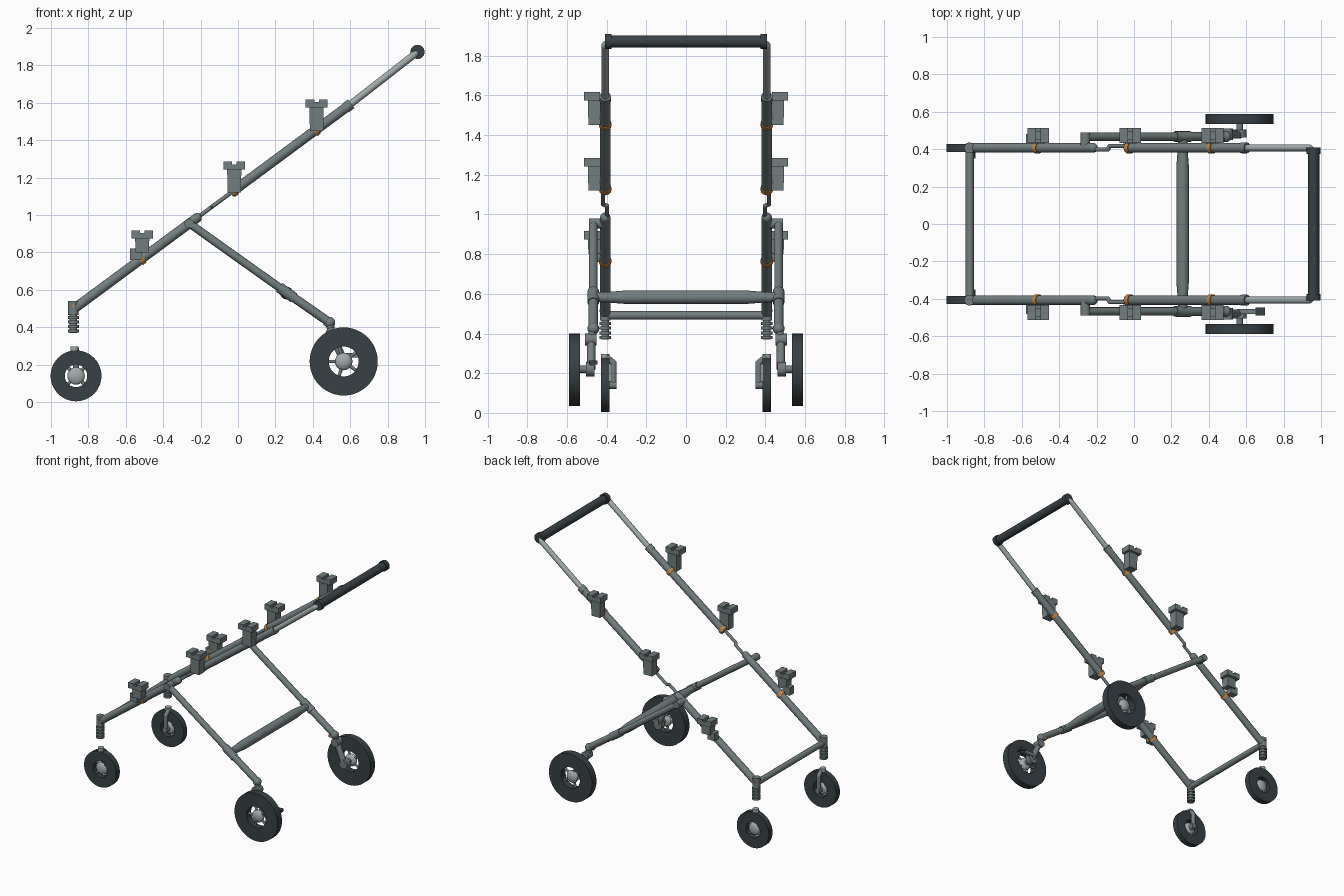
import bpy, bmesh, math
from mathutils import Vector

cube = bpy.data.objects.get("Cube")
if cube:
    bpy.data.objects.remove(cube, do_unlink=True)


def material(name, rgb):
    m = bpy.data.materials.new(name)
    m.use_nodes = True
    m.diffuse_color = (*rgb, 1)
    m.node_tree.nodes["Principled BSDF"].inputs["Base Color"].default_value = (*rgb, 1)
    return m


FRAME = material("grey green metal", (0.17, 0.21, 0.21))
DARK = material("dark rubber", (0.04, 0.053, 0.06))
LIGHT = material("pale metal", (0.36, 0.41, 0.41))
ORANGE = material("orange", (0.6, 0.24, 0.05))


def finish(name, bm, mat, smooth=True):
    bmesh.ops.recalc_face_normals(bm, faces=bm.faces)
    me = bpy.data.meshes.new(name)
    bm.to_mesh(me)
    bm.free()
    me.materials.append(mat)
    ob = bpy.data.objects.new(name, me)
    bpy.context.collection.objects.link(ob)
    if smooth:
        bpy.ops.object.select_all(action="DESELECT")
        ob.select_set(True)
        bpy.context.view_layer.objects.active = ob
        bpy.ops.object.shade_smooth_by_angle(angle=math.radians(40))
    return ob


def lathe(name, a, b, profile, mat, closed=False, segments=28):
    """Spin (distance along a-b, radius) pairs around the line from a to b."""
    a, b = Vector(a), Vector(b)
    axis = (b - a).normalized()
    side = axis.orthogonal().normalized()
    other = axis.cross(side)
    bm = bmesh.new()
    rings = []
    for d, r in profile:
        rings.append([bm.verts.new(a + axis * d + r * (side * math.cos(t) + other * math.sin(t)))
                      for t in (math.tau * i / segments for i in range(segments))])
    pairs = list(zip(rings, rings[1:]))
    if closed:
        pairs.append((rings[-1], rings[0]))
    else:
        bm.faces.new(rings[0])
        bm.faces.new(rings[-1])
    for p, q in pairs:
        for i in range(segments):
            j = (i + 1) % segments
            bm.faces.new((p[i], p[j], q[j], q[i]))
    return finish(name, bm, mat)


def tube(name, a, b, r, mat=FRAME):
    length = (Vector(b) - Vector(a)).length
    return lathe(name, a, b, [(0, r), (length, r)], mat, segments=20)


def ball(name, at, r, mat=FRAME, flat=1.0):
    bm = bmesh.new()
    bmesh.ops.create_uvsphere(bm, u_segments=20, v_segments=12, radius=r)
    for v in bm.verts:
        v.co.y *= flat
        v.co += Vector(at)
    return finish(name, bm, mat)


def box(name, at, size, mat=FRAME, taper=1.0):
    bm = bmesh.new()
    bmesh.ops.create_cube(bm, size=1)
    for v in bm.verts:
        k = taper if v.co.z < 0 else 1
        v.co = Vector(at) + Vector((v.co.x * size[0] * k, v.co.y * size[1] * k, v.co.z * size[2]))
    return finish(name, bm, mat, False)


def bent_tube(name, points, r, mat=FRAME):
    for i, (a, b) in enumerate(zip(points, points[1:])):
        tube(f"{name}_{i + 1}", a, b, r, mat)
        if i:
            ball(f"{name}_bend_{i}", a, r, mat)


def wheel(name, x, y, z, radius, hole, width, spokes):
    h = width / 2
    c = Vector((x, y, z))
    lathe(name + "_tyre", c - Vector((0, h, 0)), c + Vector((0, h, 0)),
          [(0, hole), (0, radius), (width, radius), (width, hole)], DARK, True, 48)
    for k in range(spokes):
        t = math.tau * (k + 0.5) / spokes
        out = Vector((math.cos(t), 0, math.sin(t))) * (hole + 0.01)
        tube(f"{name}_spoke_{k + 1}", c, c + out, 0.009)
    ball(name + "_hub", c, 0.047, LIGHT, h / 0.047)


RAIL_Y = 0.407
LOW, TOP = Vector((-0.875, 0, 0.5)), Vector((0.596, 0, 1.588))


def on_rail(x, y):
    p = LOW.lerp(TOP, (x - LOW.x) / (TOP.x - LOW.x))
    return Vector((p.x, y, p.z))


for s, side in ((1, "left"), (-1, "right")):
    y = s * RAIL_Y
    # folding side rails and the hinge link between them
    tube(f"{side}_lower_rail", on_rail(-0.875, y), on_rail(-0.22, y), 0.026)
    ball(f"{side}_lower_rail_end", on_rail(-0.22, y), 0.026)
    tube(f"{side}_upper_rail", on_rail(-0.04, y), on_rail(0.596, y), 0.026)
    bent_tube(f"{side}_hinge_link", [on_rail(-0.22, s * 0.398), on_rail(-0.14, s * 0.398),
                                     on_rail(-0.13, s * 0.418), on_rail(-0.03, s * 0.418)], 0.011)
    tube(f"{side}_rail_collar", on_rail(0.575, y), on_rail(0.605, y), 0.029)

    # telescopic handle tube with grip collar
    bent_tube(f"{side}_handle_tube", [on_rail(0.59, y), (0.935, y, 1.852), (0.96, s * 0.385, 1.872)], 0.019, LIGHT)
    tube(f"{side}_grip_collar", (0.96, s * 0.375, 1.872), (0.96, s * 0.408, 1.872), 0.038, DARK)

    # accessory mounts with orange clamp rings
    for n, (x, zt, zb) in enumerate(((-0.512, 0.917, 0.76), (-0.02, 1.285, 1.12), (0.42, 1.617, 1.45))):
        tag = f"{side}_mount_{n + 1}"
        yo = s * 0.474
        for e in (-1, 1):
            box(f"{tag}_plate_{e + 2}", (x + e * 0.035, yo, zt - 0.021), (0.046, 0.08, 0.042))
            box(f"{tag}_rim_{e + 2}", (x, yo + e * 0.03, zt - 0.028), (0.03, 0.02, 0.028))
        box(f"{tag}_core", (x, yo, zt - 0.034), (0.03, 0.078, 0.016))
        middle = (zt - 0.04 + zb) / 2
        box(f"{tag}_body", (x, s * 0.462, middle + (0.02 if n == 0 else 0)),
            (0.076, 0.064, zt - 0.04 - zb - (0.04 if n == 0 else 0)), FRAME, 0.94)
        if n == 0:
            box(f"{tag}_foot", (x - 0.035, s * 0.455, 0.79), (0.06, 0.05, 0.06))
        xr = x - 0.005
        tube(f"{tag}_clamp_ring", on_rail(xr - 0.009, y), on_rail(xr + 0.009, y), 0.031, ORANGE)

    # rear leg with pivot, knee joint and foot strut
    yl = s * 0.467
    tube(f"{side}_leg_pivot", (-0.26, s * 0.41, 0.955), (-0.26, s * 0.49, 0.955), 0.026)
    hip, knee, ankle = (-0.26, yl, 0.955), (0.26, yl, 0.585), (0.49, yl, 0.425)
    tube(f"{side}_rear_leg", hip, knee, 0.022)
    tube(f"{side}_rear_leg_sleeve", (0.22, yl, 0.613), (0.30, yl, 0.557), 0.029)
    tube(f"{side}_rear_lower_leg", knee, ankle, 0.024)
    ys = s * 0.478
    bent_tube(f"{side}_foot_strut", [ankle, (0.5, ys, 0.37), (0.565, ys, 0.22)], 0.021)
    ball(f"{side}_ankle_joint", ankle, 0.03)
    tube(f"{side}_suspension_joint", (0.5, s * 0.45, 0.37), (0.5, s * 0.51, 0.37), 0.03)
    box(f"{side}_lock_tab", (0.47, s * 0.455, 0.418), (0.025, 0.03, 0.018), ORANGE)
    tube(f"{side}_rear_axle", (0.565, s * 0.465, 0.22), (0.565, s * 0.56, 0.22), 0.018)
    tube(f"{side}_rear_axle_boss", (0.565, s * 0.462, 0.22), (0.565, s * 0.505, 0.22), 0.036)
    wheel(f"{side}_rear_wheel", 0.565, s * 0.562, 0.217, 0.182, 0.08, 0.054, 5)

    # front corner housing, spring stack and swivel wheel
    xf = -0.88
    tube(f"{side}_front_housing", (xf, y, 0.465), (xf, y, 0.54), 0.028)
    tube(f"{side}_spring_core", (xf, y, 0.37), (xf, y, 0.47), 0.02)
    for k in range(4):
        z = 0.372 + k * 0.024
        tube(f"{side}_spring_ring_{k + 1}", (xf, y, z), (xf, y, z + 0.015), 0.029)
    box(f"{side}_housing_button", (xf, y + s * 0.027, 0.515), (0.012, 0.006, 0.014), ORANGE)
    xw = -0.866
    wheel(f"{side}_front_wheel", xw, y, 0.14, 0.136, 0.06, 0.044, 4)
    tube(f"{side}_fork_cap", (xf + 0.005, y, 0.272), (xf + 0.005, y, 0.298), 0.022, LIGHT)
    bent_tube(f"{side}_fork_arm", [(xw, s * 0.365, 0.145), (xw, s * 0.365, 0.25), (xw, y, 0.285)], 0.016)
    tube(f"{side}_front_axle", (xw, s * 0.35, 0.14), (xw, y, 0.14), 0.02)

# crossing bars: grip, rear brace and front bar
tube("handle_grip", (0.96, -0.39, 1.872), (0.96, 0.39, 1.872), 0.031, DARK)
lathe("rear_cross_bar", (0.26, -0.455, 0.583), (0.26, 0.455, 0.583),
      [(0, 0.025), (0.05, 0.026), (0.15, 0.034), (0.76, 0.034), (0.86, 0.026), (0.91, 0.025)], FRAME)
tube("front_cross_bar", (-0.878, -0.4, 0.492), (-0.878, 0.4, 0.492), 0.022)

# brake pedal beside the right rear wheel
box("brake_arm", (0.61, -0.468, 0.25), (0.12, 0.025, 0.025))
box("brake_pedal", (0.675, -0.468, 0.255), (0.05, 0.042, 0.02), DARK)
